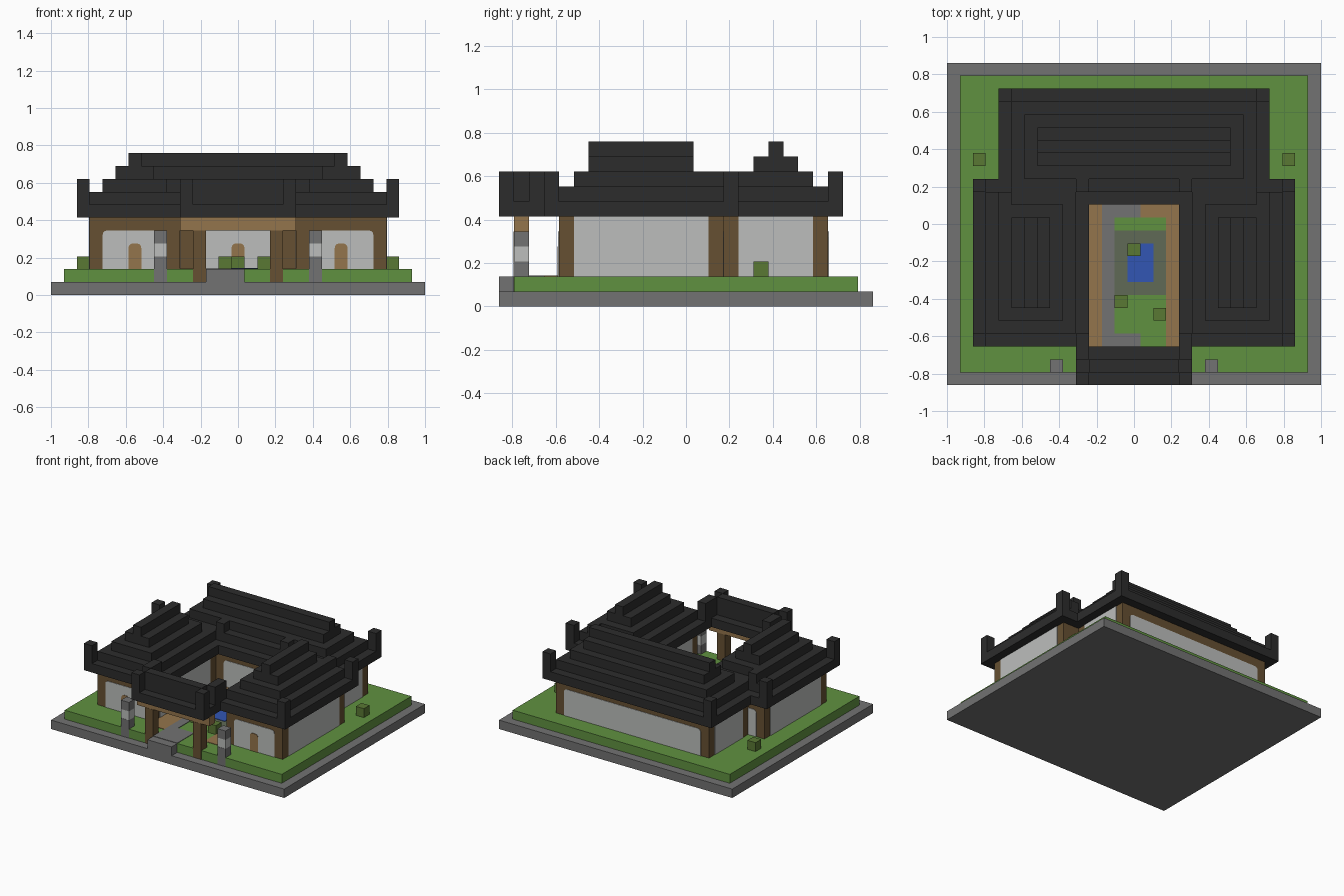
import bpy
import bmesh
from math import sin, cos, pi
from mathutils import Matrix, Vector

default_cube = bpy.data.objects.get("Cube")
if default_cube:
    bpy.data.objects.remove(default_cube)

# Everything is laid out on a block grid, then scaled and centred
WIDTH, DEPTH = 29, 25
UNIT = 2 / WIDTH
PROUD = 0.05  # plate thickness in blocks


def material(name, red, green, blue):
    def linear(value):
        value /= 255
        return value / 12.92 if value < 0.04 else ((value + 0.055) / 1.055) ** 2.4
    colour = (linear(red), linear(green), linear(blue), 1)
    mat = bpy.data.materials.new(name)
    mat.use_nodes = True
    mat.diffuse_color = colour
    for node in mat.node_tree.nodes:
        if node.type == 'BSDF_PRINCIPLED':
            node.inputs["Base Color"].default_value = colour
            node.inputs["Roughness"].default_value = 0.9
    return mat


STONE = material("grey stone", 114, 114, 114)
GRASS = material("grass green", 96, 145, 64)
ROOF = material("charcoal tile", 44, 44, 44)
PLASTER = material("pale plaster", 188, 190, 188)
TIMBER = material("dark timber", 102, 80, 50)
WOOD = material("light wood", 148, 117, 76)
LEAF = material("bush green", 90, 120, 52)
WATER = material("pond blue", 50, 86, 180)
RIM = material("mossy stone", 96, 106, 86)


def finish(name, mat, bm):
    bmesh.ops.recalc_face_normals(bm, faces=bm.faces[:])
    bmesh.ops.translate(bm, vec=(-WIDTH / 2, -DEPTH / 2, 0), verts=bm.verts[:])
    bmesh.ops.scale(bm, vec=(UNIT, UNIT, UNIT), verts=bm.verts[:])
    mesh = bpy.data.meshes.new(name)
    bm.to_mesh(mesh)
    bm.free()
    mesh.materials.append(mat)
    obj = bpy.data.objects.new(name, mesh)
    bpy.context.collection.objects.link(obj)
    return obj


def blocks(name, mat, boxes):
    """One object from boxes given as (x0, x1, y0, y1, z0, z1)."""
    bm = bmesh.new()
    for x0, x1, y0, y1, z0, z1 in boxes:
        centre = Vector((x0 + x1, y0 + y1, z0 + z1)) / 2
        size = Matrix.Diagonal((x1 - x0, y1 - y0, z1 - z0, 1))
        bmesh.ops.create_cube(bm, size=1, matrix=Matrix.Translation(centre) @ size)
    return finish(name, mat, bm)


def ground(name, mat, areas, layer=1):
    """Thin paving on top of the lawn."""
    return blocks(name, mat, [(*area, 1.9, 2 + PROUD * layer) for area in areas])


def arched(name, mat, x0, x1, top, y, side, layer=1, radius=0.35):
    """Upright plate with rounded top corners, on a front or back wall."""
    outline = [(x1, 2), (x0, 2)]
    for cx, start in ((x0 + radius, pi), (x1 - radius, pi / 2)):
        for step in range(4):
            a = start - step * pi / 6
            outline.append((cx + radius * cos(a), top - radius + radius * sin(a)))
    bm = bmesh.new()
    face = bm.faces.new([bm.verts.new((x, y, z)) for x, z in outline])
    out = bmesh.ops.extrude_face_region(bm, geom=[face])["geom"]
    moved = [v for v in out if isinstance(v, bmesh.types.BMVert)]
    bmesh.ops.translate(bm, vec=(0, side * PROUD * layer, 0), verts=moved)
    return finish(name, mat, bm)


def both(boxes):
    """Boxes plus their mirror images left to right."""
    return boxes + [(WIDTH - b[1], WIDTH - b[0], *b[2:]) for b in boxes]


def corner_posts(x0, x1, y0, y1):
    return [(x, x + 1, y, y + 1, 6.5, 9) for x in (x0, x1 - 1) for y in (y0, y1 - 1)]


def stepped_roof(name, x0, x1, y0, y1, ridge_insets):
    """Three shrinking tiers, a two tier ridge and raised corners."""
    insets = [(0, 0), (1, 1), (2, 2)] + ridge_insets
    tiers = [(x0 + dx, x1 - dx, y0 + dy, y1 - dy, 6 + i, 7 + i)
             for i, (dx, dy) in enumerate(insets)]
    return blocks(name, ROOF, tiers + corner_posts(x0, x1, y0, y1))


def hall(name, x0, x1, y0, y1):
    """Timber body with full height plaster on the two side walls."""
    blocks(name + "_frame", TIMBER, [(x0, x1, y0, y1, 2, 6)])
    blocks(name + "_side_plaster", PLASTER,
           [(x0 - PROUD, x0, y0 + 1, y1 - 1, 2, 6), (x1, x1 + PROUD, y0 + 1, y1 - 1, 2, 6)])
    arched(name + "_back_plaster", PLASTER, x0 + 1, x1 - 1, 5, y1, 1)


# Base and lawn
blocks("stone_base", STONE, [(0, WIDTH, 0, DEPTH, 0, 1)])
blocks("lawn", GRASS, [(1, WIDTH - 1, 1, DEPTH - 1, 1, 2)])
blocks("entrance_step", STONE, [(12, 15, 0, 1, 1, 2)])

# Courtyard paving and pond
ground("stone_path", STONE, [(12, 13, 1, 14), (13, 15, 1, 4), (13, 15, 13, 14)])
ground("wooden_walkway", WOOD, [(10, 12, 3, 15), (17, 19, 3, 15), (15, 17, 13, 15),
                                (12, 15, 14, 15)])
ground("pond_rim", RIM, [(13, 17, 7, 12)])
ground("pond_water", WATER, [(14, 16, 8, 11)], layer=2)

# Main hall across the back
hall("main_hall", 5, 24, 15, 22)
arched("main_hall_front_plaster", PLASTER, 11, 18, 5, 15, -1)
arched("main_hall_door", WOOD, 14, 15, 4, 15, -1, layer=2)
stepped_roof("main_hall_roof", 4, 25, 14, 23, [(3, 3), (3, 4)])

# Side wings, one each side of the courtyard
for side, x in (("right", 2), ("left", 18)):
    wing = side + "_wing"
    hall(wing, x + 1, x + 8, 4, 15)
    arched(wing + "_front_plaster", PLASTER, x + 2, x + 7, 5, 4, -1)
    arched(wing + "_door", WOOD, x + 4, x + 5, 4, 4, -1, layer=2)
    stepped_roof(wing + "_roof", x, x + 9, 3, 16, [(3, 3), (4, 3)])

# Entrance gate
front = 1 - PROUD / 2
blocks("gate_posts", TIMBER, both([(11, 12, front, 2, 1, 5)]))
blocks("gate_beam", WOOD, [(10, 19, 1, 2, 5, 6)])
blocks("gate_roof", ROOF,
       [(10, 19, 0, 3, 6, 7), (11, 18, 1, 2, 7, 9)] + corner_posts(10, 19, 0, 3))

# Stone lanterns by the gate
blocks("lantern_stone", STONE, both([(8, 9, front, 2, 1, 3), (8, 9, 1, 2, 4, 5)]))
blocks("lantern_lights", PLASTER, both([(8, 9, 1, 2, 3, 4)]))

# Clipped bushes
bushes = [(13, 6), (14, 10), (16, 5), (2, 17), (26, 17)]
blocks("bushes", LEAF, [(x, x + 1, y, y + 1, 2, 3) for x, y in bushes])
